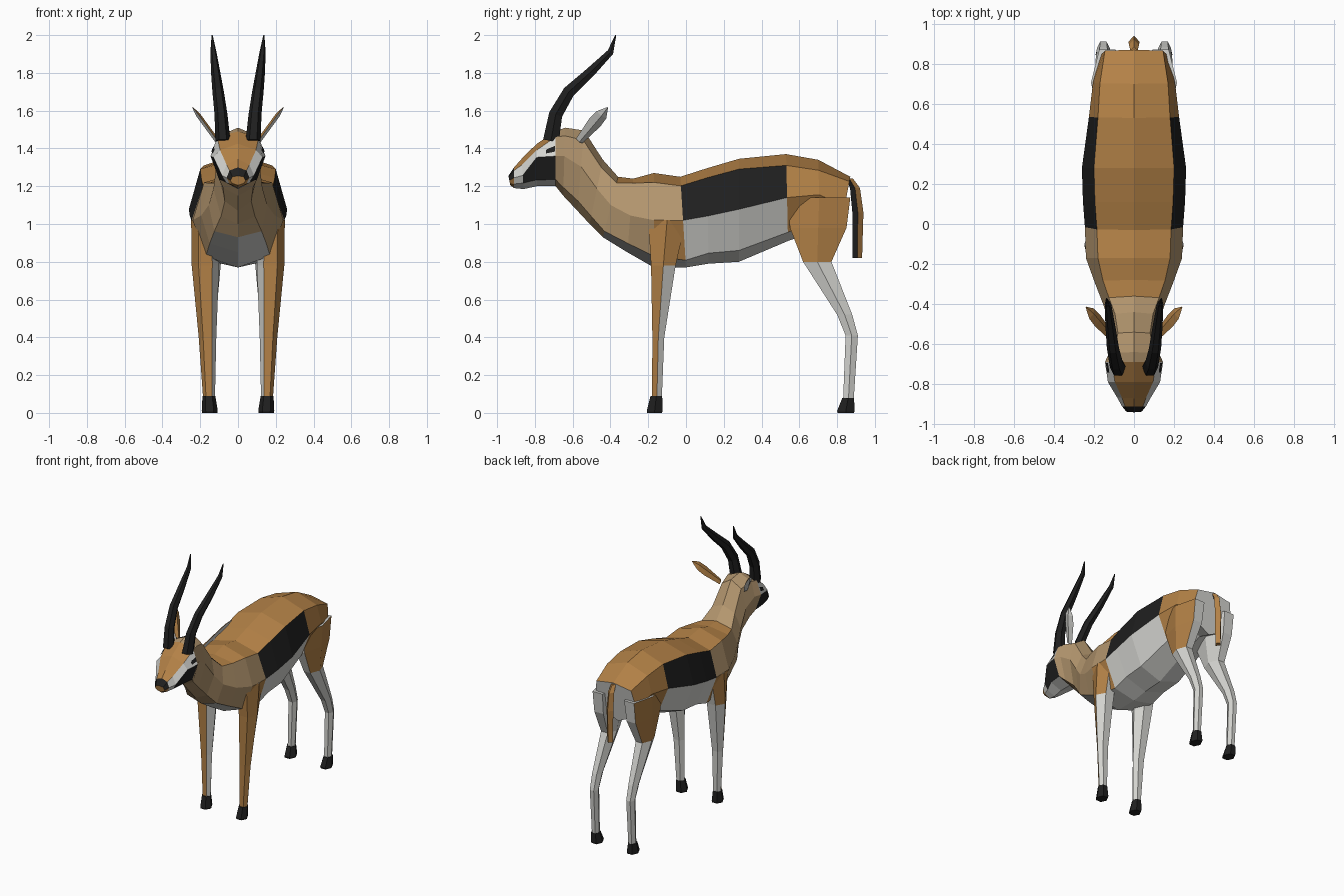
import bpy, bmesh, math
from mathutils import Vector as V

if "Cube" in bpy.data.objects:
    bpy.data.objects.remove(bpy.data.objects["Cube"])


def material(name, rgb):
    m = bpy.data.materials.new(name)
    m.diffuse_color = (*rgb, 1)
    m.use_nodes = True
    m.node_tree.nodes["Principled BSDF"].inputs["Base Color"].default_value = m.diffuse_color
    return m


MATS = [material("brown coat", (0.45, 0.22, 0.062)),
        material("light tan coat", (0.46, 0.31, 0.16)),
        material("white coat", (0.66, 0.66, 0.63)),
        material("black", (0.014, 0.014, 0.014))]
BROWN, TAN, WHITE, BLACK = range(4)


def loft(name, rings, colour, mirror=False):
    """Skin closed rings; colour(segment, side, normal) -> material, segment -1 / -2 are caps."""
    bm = bmesh.new()
    vs = [[bm.verts.new(p) for p in r] for r in rings]
    n = len(vs[0])
    tags = []
    for i in range(len(vs) - 1):
        for k in range(n):
            j = (k + 1) % n
            tags.append((bm.faces.new((vs[i][k], vs[i][j], vs[i + 1][j], vs[i + 1][k])), i, k))
    tags.append((bm.faces.new(vs[0]), -1, 0))
    tags.append((bm.faces.new(vs[-1]), -2, 0))
    bmesh.ops.recalc_face_normals(bm, faces=bm.faces[:])
    bm.normal_update()
    for f, i, k in tags:
        f.material_index = colour(i, k, f.normal)
    return finish(name, bm, mirror)


def finish(name, bm, mirror):
    me = bpy.data.meshes.new(name)
    bm.to_mesh(me)
    bm.free()
    for m in MATS:
        me.materials.append(m)
    ob = bpy.data.objects.new(name, me)
    bpy.context.collection.objects.link(ob)
    if mirror:
        ob.modifiers.new("mirror", "MIRROR")
    return ob


def ring(c, a, b, n=6):
    return [V(c) + V(a) * math.cos(math.tau * k / n) + V(b) * math.sin(math.tau * k / n)
            for k in range(n)]


def section(yt, zt, yb, zb, xu, fu, xm, fm, xl, fl):
    """Eight-point body section: spine, upper, middle and lower side, belly."""
    t, b = V((0, yt, zt)), V((0, yb, zb))
    half = [t.lerp(b, f) + V((x, 0, 0)) for x, f in ((xu, fu), (xm, fm), (xl, fl))]
    return [t] + half + [b] + [V((-p.x, p.y, p.z)) for p in reversed(half)]


BAND = [0, 1, 2, 3, 3, 2, 1, 0]

# Neck and body, front to back
neck = [(-.69, 1.49, -.69, 1.20, .110, .10, .145, .45, .10, .88),
        (-.64, 1.51, -.65, 1.15, .100, .12, .125, .42, .08, .88),
        (-.54, 1.495, -.575, 1.07, .080, .12, .115, .45, .07, .88),
        (-.44, 1.34, -.51, 1.00, .095, .12, .130, .45, .09, .88),
        (-.36, 1.25, -.44, .93, .125, .10, .155, .47, .125, .90)]
trunk = [(-.28, 1.24, -.31, .85, .155, .06, .195, .50, .15, .88),
         (-.17, 1.27, -.17, .77, .180, .10, .240, .50, .17, .88),
         (-.03, 1.25, 0, .77, .185, .10, .245, .48, .17, .92),
         (.11, 1.295, .12, .79, .195, .10, .255, .50, .17, .89),
         (.28, 1.345, .28, .80, .200, .10, .260, .49, .17, .89),
         (.53, 1.37, .54, .91, .180, .13, .225, .50, .15, .90),
         (.70, 1.34, .71, .97, .170, .15, .205, .50, .13, .85),
         (.87, 1.25, .81, .94, .145, .08, .170, .50, .10, .85)]


def body_colour(i, k, n):
    b = BAND[k]
    if i == -2:
        return WHITE
    if i < 4:
        return TAN
    if b == 3:
        return WHITE
    if b == 0 or i > 9:
        return BROWN
    if i < 7:
        return BROWN if i == 6 and b == 2 else TAN
    return BLACK if b == 1 else WHITE


loft("body", [section(*r) for r in neck + trunk], body_colour)

# Head with face stripes and nose
head = [section(*r) for r in (
    (-.69, 1.49, -.69, 1.20, .110, .10, .145, .45, .10, .88),
    (-.79, 1.425, -.79, 1.20, .095, .15, .130, .32, .09, .85),
    (-.87, 1.345, -.86, 1.185, .060, .20, .085, .55, .06, .80),
    (-.91, 1.30, -.91, 1.19, .045, .15, .060, .50, .045, .80),
    (-.94, 1.255, -.93, 1.205, .030, .10, .040, .50, .03, .80))]


def head_colour(i, k, n):
    if i < 0:
        return BROWN
    return ((BROWN, WHITE, BLACK, WHITE), (BROWN, WHITE, BLACK, WHITE),
            (BROWN, WHITE, WHITE, WHITE), (BLACK, BLACK, BROWN, BROWN))[i][BAND[k]]


loft("head", head, head_colour)

# Eyes: thin plates on the white cheek stripe
bm = bmesh.new()
off = V((.004, -.001, .002))
corners = []
for u, v in ((.03, .48), (.5, .48), (.5, .78), (.03, .78)):
    up, mid = head[0][1].lerp(head[1][1], u), head[0][2].lerp(head[1][2], u)
    corners.append(bm.verts.new(up.lerp(mid, v) + off))
f = bm.faces.new(corners)
f.normal_update()
if f.normal.x < 0:
    f.normal_flip()
f.material_index = BLACK
finish("eyes", bm, True)

# Horns
path = [V(p) for p in ((.08, -.715, 1.44), (.09, -.69, 1.58), (.105, -.62, 1.70),
                       (.118, -.51, 1.80), (.13, -.40, 1.91), (.137, -.372, 2.0))]
radii = (.042, .036, .032, .026, .017, .003)
horn = []
for i, (p, r) in enumerate(zip(path, radii)):
    t = path[min(i + 1, 5)] - path[max(i - 1, 0)]
    horn.append(ring(p, (r * .95, 0, 0), V((0, t.z, -t.y)).normalized() * r * 1.15))
loft("horns", horn, lambda i, k, n: BLACK, True)

# Ears: flat leaves, white on the outer side
base, axis = V((.11, -.565, 1.44)), V((.13, .15, .177))
wide, thin = V((-.33, .77, -.55)), V((-.84, 0, .54))
loft("ears", [ring(base + axis * t, wide * w, thin * .012 * min(1, w * 60), 4)
              for t, w in ((0, .022), (.55, .038), (.78, .034), (1, .003))],
     lambda i, k, n: BROWN if n.dot(thin) > 0 else WHITE, True)


def leg(name, rows, colour):
    """rows: z, front y, back y, inner x, outer x"""
    loft(name, [ring(((xi + xo) / 2, (y0 + y1) / 2, z), ((xo - xi) / 2, 0, 0),
                     (0, (y1 - y0) / 1.732, 0)) for z, y0, y1, xi, xo in rows], colour, True)


# Front legs: brown outside and in front, white inside and behind
leg("front_legs", [(1.02, -.20, .0, .10, .248), (.78, -.185, -.055, .10, .245),
                   (.40, -.178, -.115, .115, .208), (.08, -.18, -.128, .122, .185)],
    lambda i, k, n: BROWN if n.x * .6 - n.y * .8 > .3 or (i == 0 and n.x > .3) else WHITE)
leg("front_hooves", [(.09, -.188, -.126, .12, .188), (.01, -.208, -.124, .107, .192),
                     (0, -.205, -.127, .11, .19)], lambda i, k, n: BLACK)

# Hind legs: brown outer thigh, white below
leg("hind_legs", [(1.14, .54, .87, .05, .215), (.98, .55, .85, .06, .21),
                  (.80, .62, .77, .09, .20), (.52, .80, .88, .115, .19),
                  (.41, .845, .91, .12, .185), (.07, .832, .888, .125, .18)],
    lambda i, k, n: BROWN if i in (0, 1) and n.x > .5 else WHITE)
leg("hind_hooves", [(.08, .828, .89, .12, .188), (.01, .80, .892, .107, .192),
                    (0, .803, .889, .11, .19)], lambda i, k, n: BLACK)

# Tail: brown behind, black underneath
loft("tail", [ring((0, y, z), (w, 0, 0), (0, w * 1.05, 0), 4)
              for y, z, w in ((.865, 1.24, .018), (.895, 1.19, .025), (.91, 1.06, .028),
                              (.907, .82, .024))],
     lambda i, k, n: BLACK if n.y < -.2 and i >= 0 else BROWN)
